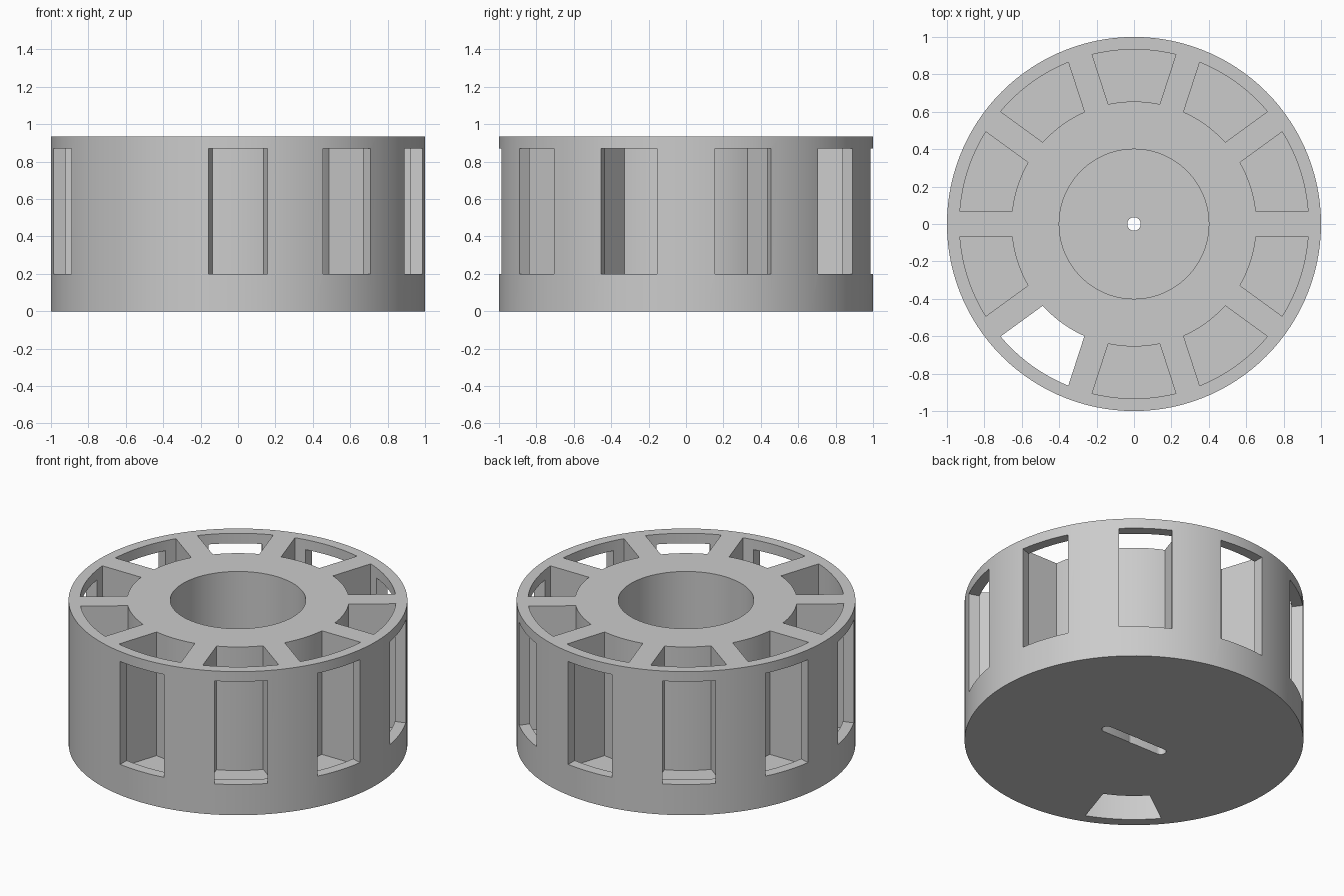
import bpy
import bmesh
from math import sin, cos, pi, asin, radians

cube = bpy.data.objects.get("Cube")
if cube:
    bpy.data.objects.remove(cube, do_unlink=True)

HEIGHT = 0.935
FLOOR = 0.13          # floor of pockets and hub bore
R_IN, R_OUT = 0.655, 0.933
HALF_SPOKE = 0.067
STEP = radians(36)
OPEN_POCKET = 6       # the pocket that drops through the base


def arc(radius, start, end, n):
    """Points along an arc, ends included."""
    return [(radius * cos(start + (end - start) * i / n),
             radius * sin(start + (end - start) * i / n)) for i in range(n + 1)]


def circle(radius, n=120):
    return arc(radius, 0, 2 * pi, n)[:-1]


def prism(bm, points, z0, z1):
    """Closed vertical prism over an outline."""
    low = [bm.verts.new((x, y, z0)) for x, y in points]
    high = [bm.verts.new((x, y, z1)) for x, y in points]
    bm.faces.new(low[::-1])
    bm.faces.new(high)
    for i in range(len(points)):
        j = (i + 1) % len(points)
        bm.faces.new((low[i], low[j], high[j], high[i]))


def solid(name, prisms):
    """One object made of several separate prisms."""
    bm = bmesh.new()
    for points, z0, z1 in prisms:
        prism(bm, points, z0, z1)
    bmesh.ops.recalc_face_normals(bm, faces=bm.faces)
    mesh = bpy.data.meshes.new(name)
    bm.to_mesh(mesh)
    bm.free()
    obj = bpy.data.objects.new(name, mesh)
    bpy.context.collection.objects.link(obj)
    return obj


def pocket_outline(k):
    """Wedge between two spokes of constant width."""
    a, b = k * STEP, (k + 1) * STEP
    ti, to = asin(HALF_SPOKE / R_IN), asin(HALF_SPOKE / R_OUT)
    return arc(R_OUT, a + to, b - to, 12) + arc(R_IN, b - ti, a + ti, 10)


def window_outline(k):
    """Straight-sided opening through the outer wall."""
    a = (k + 0.5) * STEP
    box = [(0.84, -0.157), (1.1, -0.157), (1.1, 0.157), (0.84, 0.157)]
    return [(x * cos(a) - y * sin(a), x * sin(a) + y * cos(a)) for x, y in box]


# Wheel body and the shapes to cut from it
wheel = solid("carousel_wheel", [(circle(1.0), 0, HEIGHT)])
slot = [(x + 0.205, y) for x, y in arc(0.033, -pi / 2, pi / 2, 10)]
slot += [(-x, -y) for x, y in slot]
cutters = [
    solid("pocket_cutter", [(pocket_outline(k), -0.1 if k == OPEN_POCKET else FLOOR, 1.1)
                            for k in range(10)]),
    solid("window_cutter", [(window_outline(k), 0.2, 0.87)
                            for k in range(10) if k != OPEN_POCKET]),
    solid("bore_cutter", [(circle(0.4, 96), FLOOR, 1.1)]),
    solid("slot_cutter", [(slot, -0.1, 0.067)]),
    solid("axle_hole_cutter", [(circle(0.036, 32), -0.2, 0.5)]),
]

# Cut, then drop the helpers
bpy.ops.object.select_all(action='DESELECT')
bpy.context.view_layer.objects.active = wheel
wheel.select_set(True)
for cutter in cutters:
    cutter.hide_render = True
    mod = wheel.modifiers.new(cutter.name, 'BOOLEAN')
    mod.operation = 'DIFFERENCE'
    mod.solver = 'EXACT'
    mod.object = cutter
    bpy.ops.object.modifier_apply(modifier=mod.name)
    bpy.data.objects.remove(cutter, do_unlink=True)

# Single grey plastic
grey = bpy.data.materials.new("light_grey")
grey.use_nodes = True
colour = (0.6, 0.6, 0.6, 1)
grey.diffuse_color = colour
grey.node_tree.nodes["Principled BSDF"].inputs["Base Color"].default_value = colour
wheel.data.materials.clear()
wheel.data.materials.append(grey)
for face in wheel.data.polygons:
    face.material_index = 0
bpy.ops.object.shade_smooth_by_angle(angle=radians(30))
